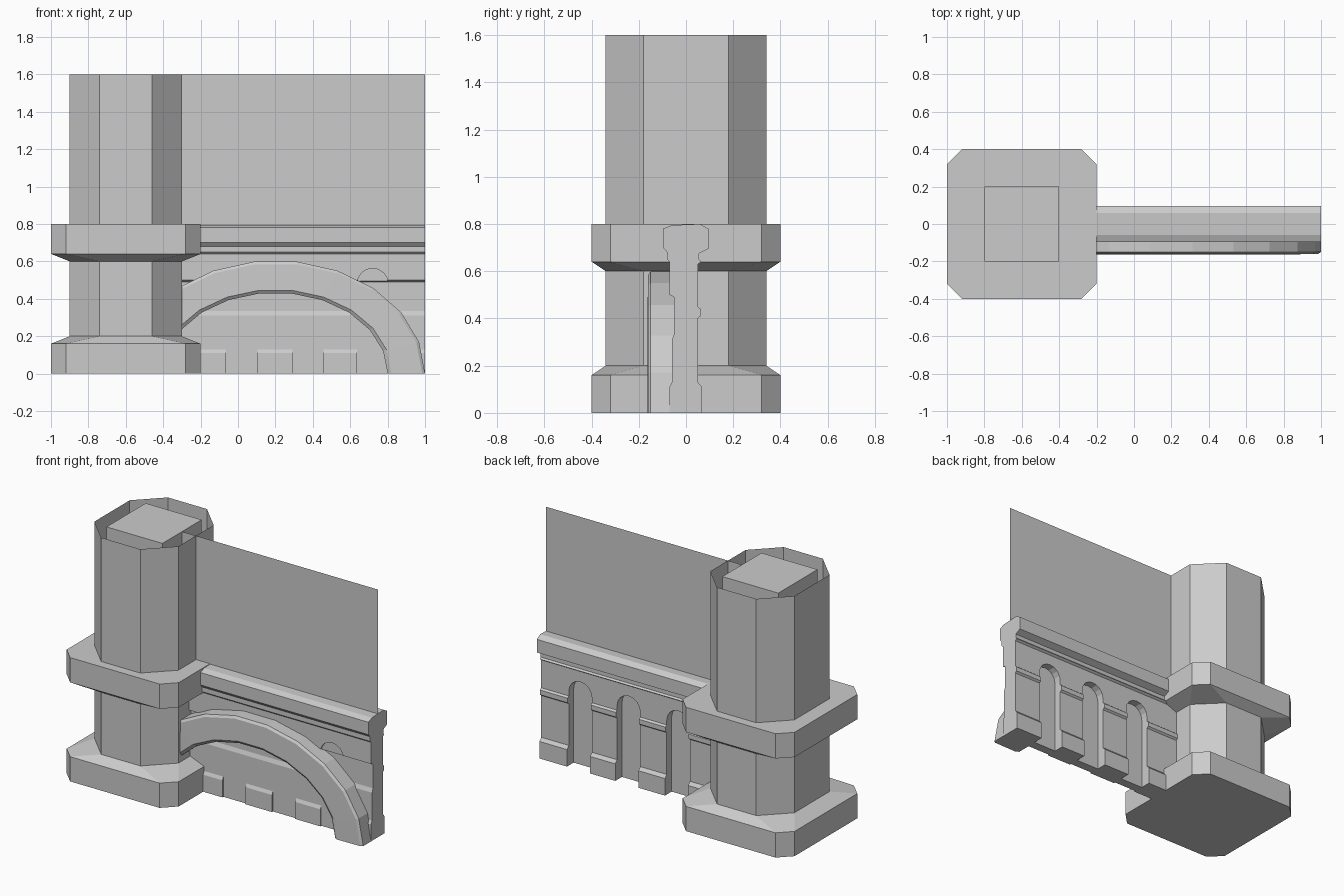
import bpy, bmesh
from math import pi, cos, sin

if "Cube" in bpy.data.objects:
    bpy.data.objects.remove(bpy.data.objects["Cube"])


def finish(name, bm):
    bmesh.ops.recalc_face_normals(bm, faces=bm.faces[:])
    me = bpy.data.meshes.new(name)
    bm.to_mesh(me)
    bm.free()
    ob = bpy.data.objects.new(name, me)
    bpy.context.collection.objects.link(ob)
    return ob


def loft(name, rings, close=True, caps=True):
    """Skin a list of equal-length closed rings."""
    bm = bmesh.new()
    rs = [[bm.verts.new(p) for p in r] for r in rings]
    n = len(rs[0])
    for a, b in zip(rs, rs[1:]):
        for i in range(n):
            j = (i + 1) % n
            bm.faces.new((a[i], a[j], b[j], b[i]))
    if caps:
        bm.faces.new(rs[0])
        bm.faces.new(rs[-1])
    return finish(name, bm)


PX = -0.6  # pillar centre


def octagon(hx, hy, c, z):
    pts = [(hx, hy - c), (hx - c, hy), (c - hx, hy), (-hx, hy - c),
           (-hx, c - hy), (c - hx, -hy), (hx - c, -hy), (hx, c - hy)]
    return [(PX + x, y, z) for x, y in pts]


def wide(z):
    return octagon(0.4, 0.4, 0.08, z)


def slim(z):
    return octagon(0.3, 0.34, 0.16, z)


# Pillar: base, lower shaft and collar, then the open upper shaft
loft("pillar_base_and_collar", [wide(0), wide(0.16), slim(0.2),
                                slim(0.6), wide(0.64), wide(0.8)])
loft("upper_shaft", [slim(0.8), slim(1.6)], caps=False)

# Square core inside the open shaft
core = [(-0.8, -0.2), (-0.4, -0.2), (-0.4, 0.2), (-0.8, 0.2)]
loft("pillar_core", [[(x, y, z) for x, y in core] for z in (0.8, 1.6)])

# Parapet wall: moulded profile (y, z) swept along x
profile = [(-0.07, 0), (-0.07, 0.11), (-0.06, 0.13), (-0.06, 0.31),
           (-0.05, 0.335), (-0.05, 0.49), (-0.07, 0.5), (-0.07, 0.64),
           (-0.08, 0.65), (-0.08, 0.68), (-0.097, 0.70), (-0.097, 0.78),
           (-0.06, 0.795), (0.06, 0.8), (0.095, 0.78), (0.095, 0.695),
           (0.055, 0.675), (0.055, 0.65), (0.065, 0.64), (0.05, 0.63),
           (0.05, 0.45), (0.062, 0.44), (0.062, 0.41), (0.05, 0.40),
           (0.05, 0.13), (0.068, 0.11), (0.068, 0)]
wall = loft("parapet_wall", [[(x, y, z) for y, z in profile] for x in (-0.4, 1.0)])


# Round-headed niches on both faces
def niche(cx, y0, y1, r=0.083, spring=0.48):
    pts = [(cx + r, -0.1)]
    pts += [(cx + r * cos(pi * i / 8), spring + r * sin(pi * i / 8)) for i in range(9)]
    pts += [(cx - r, -0.1)]
    return loft("niche_cutter", [[(x, y, z) for x, z in pts] for y in (y0, y1)])


cutters = []
for cx in (0.02, 0.375, 0.72):
    cutters += [niche(cx, -0.2, -0.06), niche(cx, 0.0, 0.2)]
for c in cutters:
    c.hide_render = True
    m = wall.modifiers.new("niche", 'BOOLEAN')
    m.operation = 'DIFFERENCE'
    m.solver = 'EXACT'
    m.object = c
bpy.context.view_layer.update()
dg = bpy.context.evaluated_depsgraph_get()
carved = bpy.data.meshes.new_from_object(wall.evaluated_get(dg))
wall.modifiers.clear()
wall.data = carved
for c in cutters:
    bpy.data.objects.remove(c)

# Half-elliptical buttress arch on the front, chamfered inner edge
section = [(0.8, 0.605, -0.05), (0.8, 0.605, -0.15), (0.785, 0.59, -0.16),
           (0.62, 0.45, -0.163), (0.6, 0.433, -0.15), (0.6, 0.433, -0.05)]
loft("front_arch", [[(0.2 + a * cos(pi * i / 11), y, b * sin(pi * i / 11))
                     for a, b, y in section] for i in range(12)])

# Thin upright panel above the parapet
bm = bmesh.new()
bm.faces.new([bm.verts.new(p) for p in
              ((-0.4, 0, 0.79), (1, 0, 0.79), (1, 0, 1.6), (-0.4, 0, 1.6))])
finish("upper_panel", bm)
